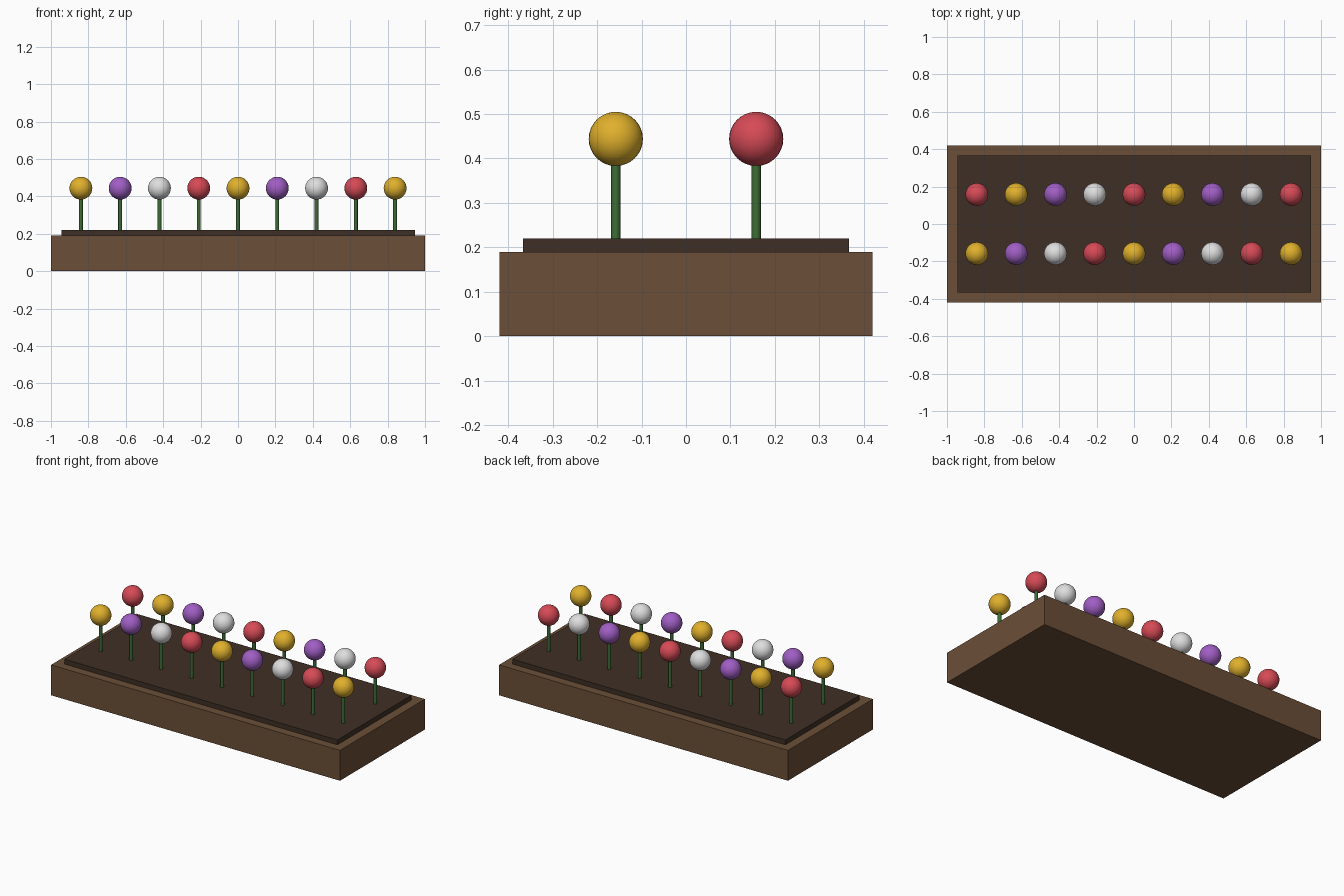
import bpy
import math

if "Cube" in bpy.data.objects:
    bpy.data.objects.remove(bpy.data.objects["Cube"])


def srgb(*c):
    """8-bit display colour to linear RGBA."""
    return tuple(((v / 255 + 0.055) / 1.055) ** 2.4 for v in c) + (1.0,)


def material(name, *c):
    m = bpy.data.materials.new(name)
    m.diffuse_color = srgb(*c)
    m.use_nodes = True
    m.node_tree.nodes["Principled BSDF"].inputs["Base Color"].default_value = m.diffuse_color
    return m


wood = material("wood brown", 107, 78, 55)
earth = material("dark soil", 63, 47, 37)
green = material("stem green", 62, 108, 54)
blooms = [material("bloom red", 214, 74, 86),
          material("bloom yellow", 224, 176, 44),
          material("bloom purple", 160, 94, 196),
          material("bloom white", 222, 222, 222)]


def finish(name, mat, smooth=False):
    ob = bpy.context.object
    ob.name = name
    ob.data.materials.append(mat)
    if smooth:
        bpy.ops.object.shade_smooth_by_angle(angle=math.radians(40))
    return ob


def box(name, half_x, half_y, z0, z1, mat):
    bpy.ops.mesh.primitive_cube_add(size=1, location=(0, 0, (z0 + z1) / 2))
    bpy.context.object.scale = (2 * half_x, 2 * half_y, z1 - z0)
    bpy.ops.object.transform_apply(location=False, rotation=False, scale=True)
    return finish(name, mat)


# Planter and raised soil bed
box("planter_box", 1.0, 0.42, 0.0, 0.19, wood)
box("soil_bed", 0.945, 0.367, 0.15, 0.22, earth)

# Two rows of nine flowers, colours cycling; the front row is shifted by one
BLOOM_Z, BLOOM_R = 0.444, 0.061
for row, (label, y) in enumerate((("back", 0.158), ("front", -0.158))):
    for i in range(9):
        x = (i - 4) * 0.21
        z0, z1 = 0.20, BLOOM_Z - 0.03
        bpy.ops.mesh.primitive_cylinder_add(
            vertices=12, radius=0.0105, depth=z1 - z0, location=(x, y, (z0 + z1) / 2))
        finish(f"{label}_stem_{i + 1}", green, True)
        bpy.ops.mesh.primitive_uv_sphere_add(
            segments=32, ring_count=16, radius=BLOOM_R, location=(x, y, BLOOM_Z))
        finish(f"{label}_bloom_{i + 1}", blooms[(i + row) % 4], True)
